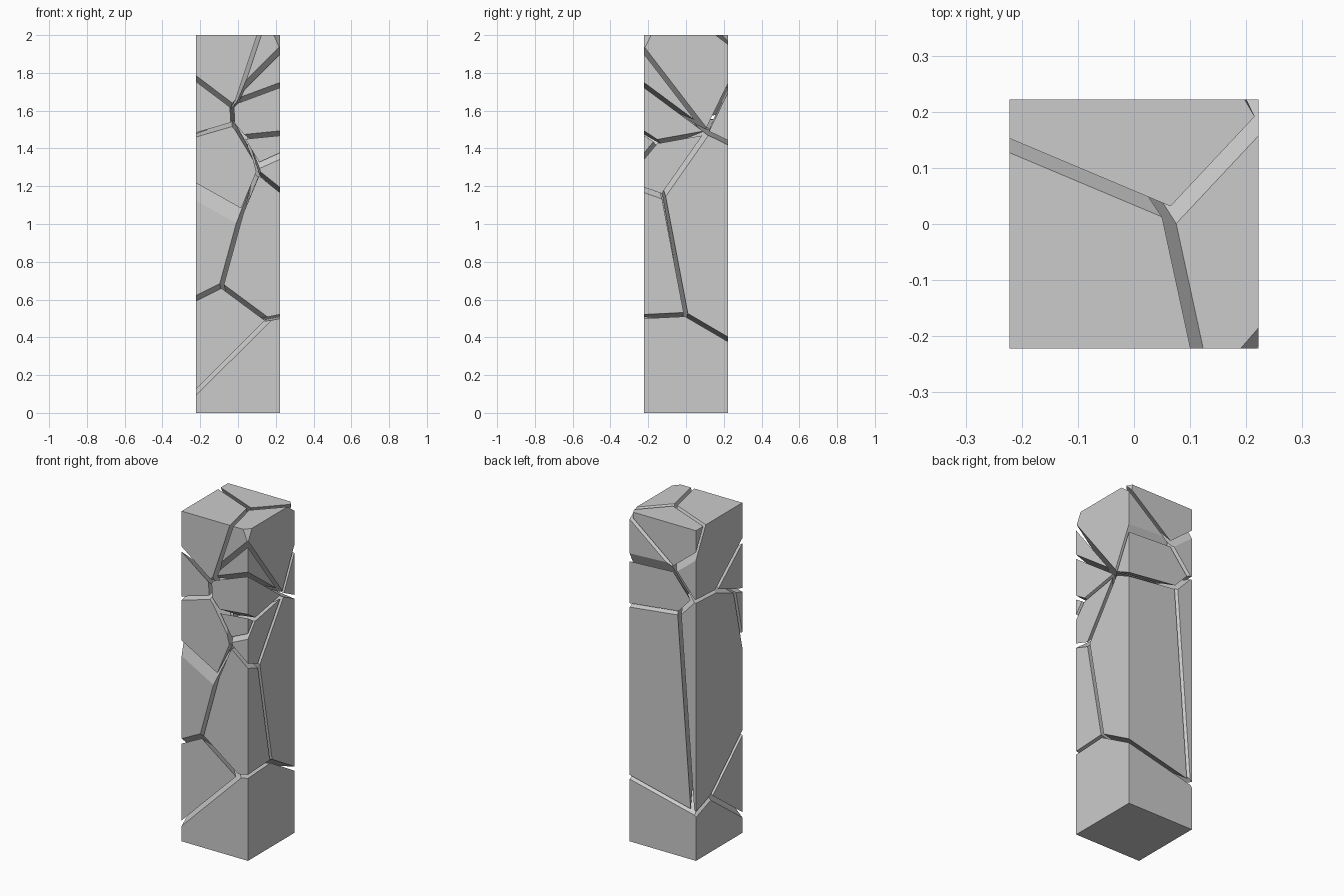
import bpy, bmesh
from mathutils import Vector, Matrix

if "Cube" in bpy.data.objects:
    bpy.data.objects.remove(bpy.data.objects["Cube"])

HALF, HEIGHT = 0.222, 2.0     # pillar half width and height
GAP = 0.0105                  # half the crack width

# Fracture planes z = c + a*x + b*y, keyed by (fragment below, fragment above)
CRACKS = {
    # lower section
    "AB": (0.4925, 0.995, 0.728), "AD": (0.477, 0.2, 0.05),
    "AO": (0.467, 0.237, -0.585), "AC": (0.624, 1.2, -0.35),
    "BC": (0.516, 0.5, -0.91), "BD": (0.456, -0.74, -0.69),
    "BO": (0.44, -0.5, -1.84), "DO": (0.409, 0.509, -5.26),
    "OC": (1.39, 13.26, 6.99), "DC": (0.67, 3.65, -1.465),
    # middle section
    "CE": (2.0, -0.56, 4.3), "DE": (1.038, 2.4, 0.1),
    "DF": (1.28, -0.8, -0.35), "OF": (1.605, -1.275, 1.43),
    "OE": (1.939, 0.82, 4.57), "EF": (1.575, -4.0, -0.6),
    "FG": (1.526, 0.45, 1.2), "EG": (1.57, -1.65, 0.35),
    "GI": (1.314, 0.1, -0.65), "FI": (1.407, 0.257, 0.18),
    "EI": (1.562, -1.17, 0.3), "EH": (1.603, 0.29, 0.3),
    "CH": (1.611, 0.271, 0.39), "HI": (0.98, -20.0, 0.0),
    "OI": (1.508, -0.52, 0.82),
    # upper section
    "HK": (1.42, -0.755, -0.82), "CK": (1.555, -0.02, 0.05),
    "CN": (1.578, -1.08, -1.03), "ON": (1.566, -0.12, -0.49),
    "OL": (1.56, -0.12, -0.45), "NK": (1.529, 1.2, 1.29),
    "NL": (1.276, -0.05, 2.05), "IJ": (1.489, 0.37, -0.74),
    "JL": (1.409, 1.0, -1.3), "IL": (1.465, 0.56, -0.91),
    "IK": (1.566, 1.0, -0.4), "JK": (1.767, 2.6, 0.5),
    "LK": (1.808, 3.0, 0.65), "KP": (2.088, -0.8, -1.9),
    "LP": (1.956, 0.8, -0.75),
}
# Small corner chips broken off two top fragments
CHIPS = {"L": (2.895, -2.34, 2.03), "P": (5.28, -10.0, -5.9)}


def cut(bm, plane, keep_below, gap):
    """Slice a convex fragment by a plane and cap the cut."""
    c, a, b = plane
    n = Vector((-a, -b, 1)).normalized()
    if not keep_below:
        n = -n
    bmesh.ops.bisect_plane(
        bm, geom=bm.verts[:] + bm.edges[:] + bm.faces[:], dist=1e-5,
        plane_co=Vector((0, 0, c)) - n * gap, plane_no=n, clear_outer=True)
    rim = [e for e in bm.edges if e.is_boundary]
    if rim:
        bmesh.ops.holes_fill(bm, edges=rim, sides=0)


def fragment(key):
    bm = bmesh.new()
    bmesh.ops.create_cube(
        bm, size=1, matrix=Matrix.Translation((0, 0, HEIGHT / 2))
        @ Matrix.Diagonal((2 * HALF, 2 * HALF, HEIGHT, 1)))
    for pair, plane in CRACKS.items():
        if key in pair:
            cut(bm, plane, pair[0] == key, GAP)
    if key in CHIPS:
        cut(bm, CHIPS[key], True, 0)
    bmesh.ops.recalc_face_normals(bm, faces=bm.faces[:])
    name = "pillar_fragment_" + key.lower()
    mesh = bpy.data.meshes.new(name)
    bm.to_mesh(mesh)
    bm.free()
    bpy.context.collection.objects.link(bpy.data.objects.new(name, mesh))


# Cracked square pillar, one object per fragment
for key in sorted(set("".join(CRACKS))):
    fragment(key)
